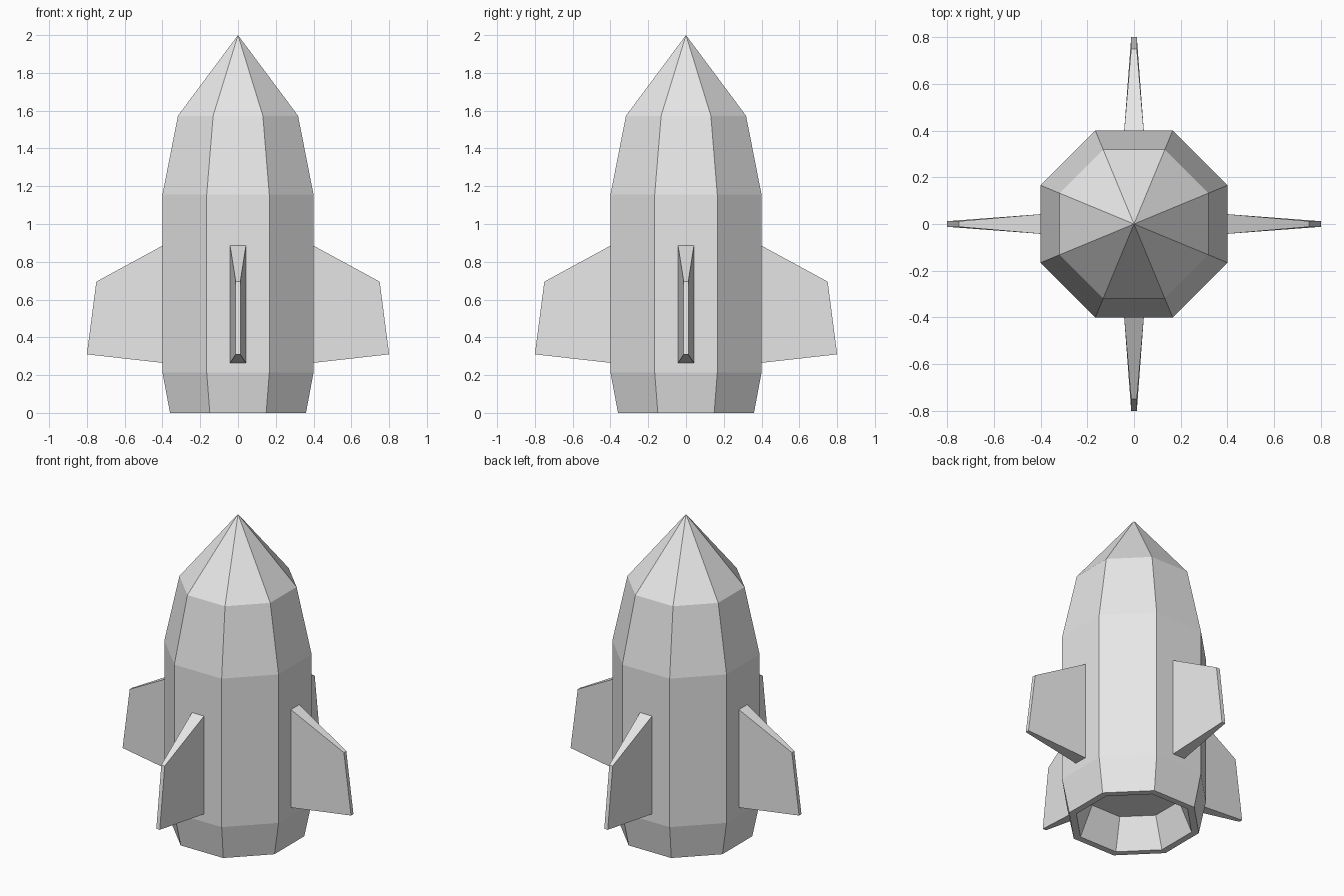
import bpy
import bmesh
from math import cos, sin, pi
from mathutils import Matrix

default_cube = bpy.data.objects.get("Cube")
if default_cube:
    bpy.data.objects.remove(default_cube, do_unlink=True)

SIDES = 8

grey = bpy.data.materials.new("light grey")
grey.use_nodes = True
colour = (0.8, 0.8, 0.8, 1)
grey.diffuse_color = colour
grey.node_tree.nodes["Principled BSDF"].inputs["Base Color"].default_value = colour


def finish(name, bm):
    bmesh.ops.recalc_face_normals(bm, faces=bm.faces)
    mesh = bpy.data.meshes.new(name)
    bm.to_mesh(mesh)
    bm.free()
    mesh.materials.append(grey)
    obj = bpy.data.objects.new(name, mesh)
    bpy.context.collection.objects.link(obj)
    return obj


def ring(bm, flat_radius, z):
    """Octagon whose flat sides lie flat_radius from the axis."""
    r = flat_radius / cos(pi / SIDES)
    angles = [(i + 0.5) * 2 * pi / SIDES for i in range(SIDES)]
    return [bm.verts.new((r * cos(a), r * sin(a), z)) for a in angles]


# Hull: from the nozzle ceiling, out over the rim and up to the shoulder
bm = bmesh.new()
profile = [(0.25, 0.19), (0.32, 0), (0.36, 0), (0.4, 0.215), (0.4, 1.155), (0.318, 1.573)]
rings = [ring(bm, r, z) for r, z in profile]
for low, high in zip(rings, rings[1:]):
    for i in range(SIDES):
        j = (i + 1) % SIDES
        bm.faces.new((low[i], low[j], high[j], high[i]))
bm.faces.new(rings[0])
# Pointed nose
tip = bm.verts.new((0, 0, 2))
for i in range(SIDES):
    bm.faces.new((rings[-1][i], rings[-1][(i + 1) % SIDES], tip))
finish("rocket_hull", bm)


# Four tapered fins: (distance from axis, height, half thickness)
FIN = [(0.4, 0.265, 0.042), (0.8, 0.31, 0.012), (0.75, 0.695, 0.012), (0.4, 0.885, 0.042)]


def add_fin(name, angle):
    bm = bmesh.new()
    sides = [[bm.verts.new((x, s * t, z)) for x, z, t in FIN] for s in (-1, 1)]
    for side in sides:
        bm.faces.new(side)
    for i in range(4):
        j = (i + 1) % 4
        bm.faces.new((sides[0][i], sides[0][j], sides[1][j], sides[1][i]))
    bm.transform(Matrix.Rotation(angle, 4, "Z"))
    finish(name, bm)


for k, place in enumerate(("left", "back", "right", "front")):
    add_fin(place + "_fin", k * pi / 2)
